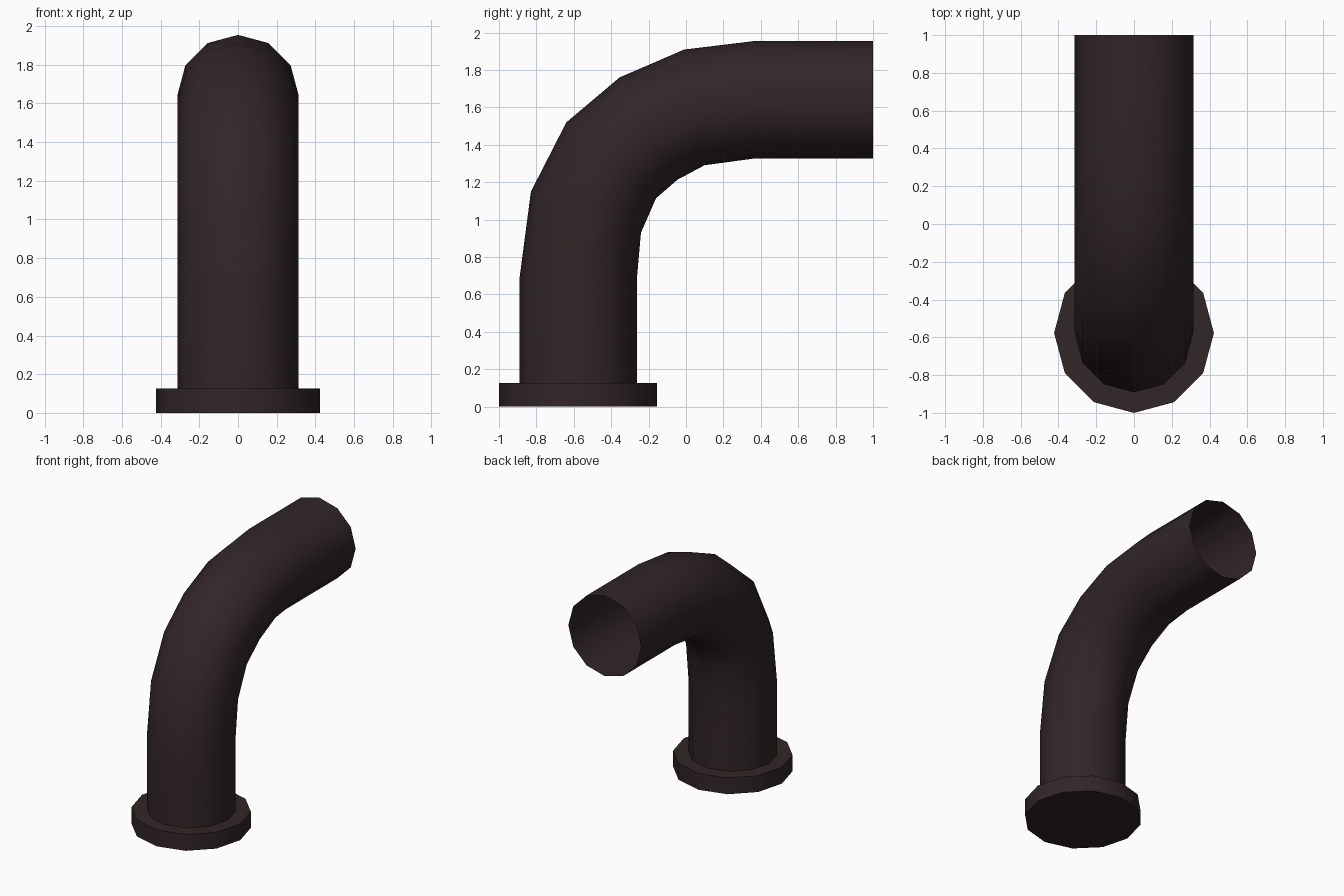
import bpy, bmesh, math
from mathutils import Vector

if "Cube" in bpy.data.objects:
    bpy.data.objects.remove(bpy.data.objects["Cube"])

SIDES = 12
BASE_Y = -0.577

iron = bpy.data.materials.new("dark brown iron")
iron.diffuse_color = (0.031, 0.019, 0.020, 1)
iron.use_nodes = True
iron.node_tree.nodes["Principled BSDF"].inputs["Base Color"].default_value = iron.diffuse_color


def ring(bm, centre, out, radius):
    """Circle of vertices spanned by the x axis and the 'out' direction."""
    x, out, c = Vector((1, 0, 0)), Vector(out).normalized(), Vector(centre)
    pts = []
    for i in range(SIDES):
        a = 2 * math.pi * i / SIDES
        pts.append(bm.verts.new(c + radius * (math.cos(a) * x - math.sin(a) * out)))
    return pts


def bridge(bm, a, b):
    for i in range(SIDES):
        j = (i + 1) % SIDES
        bm.faces.new((a[i], a[j], b[j], b[i]))


def finish(bm, name):
    me = bpy.data.meshes.new(name)
    bm.to_mesh(me)
    bm.free()
    me.materials.append(iron)
    me.shade_smooth()
    me.set_sharp_from_angle(angle=math.radians(40))
    ob = bpy.data.objects.new(name, me)
    bpy.context.collection.objects.link(ob)
    return ob


# Bent pipe, open at the mouth: (y, z) centre and outward (y, z) direction
path = [
    (BASE_Y, 0.125, -1, 0),
    (BASE_Y, 0.68, -1, 0),
    (-0.535, 1.04, -0.295, 0.11),
    (-0.40, 1.317, -0.24, 0.203),
    (-0.20, 1.487, -0.155, 0.272),
    (0.045, 1.60, -0.055, 0.31),
    (0.36, 1.64, 0, 1),
    (1.0, 1.64, 0, 1),
]
bm = bmesh.new()
rings = [ring(bm, (0, y, z), (0, oy, oz), 0.314) for y, z, oy, oz in path]
for a, b in zip(rings, rings[1:]):
    bridge(bm, a, b)
finish(bm, "bent_pipe")

# Base flange: closed underside, side wall, ring-shaped top around the pipe
bm = bmesh.new()
low = ring(bm, (0, BASE_Y, 0), (0, -1, 0), 0.423)
high = ring(bm, (0, BASE_Y, 0.127), (0, -1, 0), 0.423)
inner = ring(bm, (0, BASE_Y, 0.127), (0, -1, 0), 0.314)
bm.faces.new(low)
bridge(bm, low, high)
bridge(bm, high, inner)
bmesh.ops.recalc_face_normals(bm, faces=bm.faces)
# Fix overall orientation so the underside faces down
bm.faces.ensure_lookup_table()
if bm.faces[0].normal.z > 0:
    bmesh.ops.reverse_faces(bm, faces=bm.faces)
finish(bm, "base_flange")

# Make the pipe wall face outward
pipe = bpy.data.objects["bent_pipe"].data
if pipe.polygons[0].normal.dot(pipe.polygons[0].center - Vector((0, BASE_Y, 0.4))) < 0:
    pipe.flip_normals()
